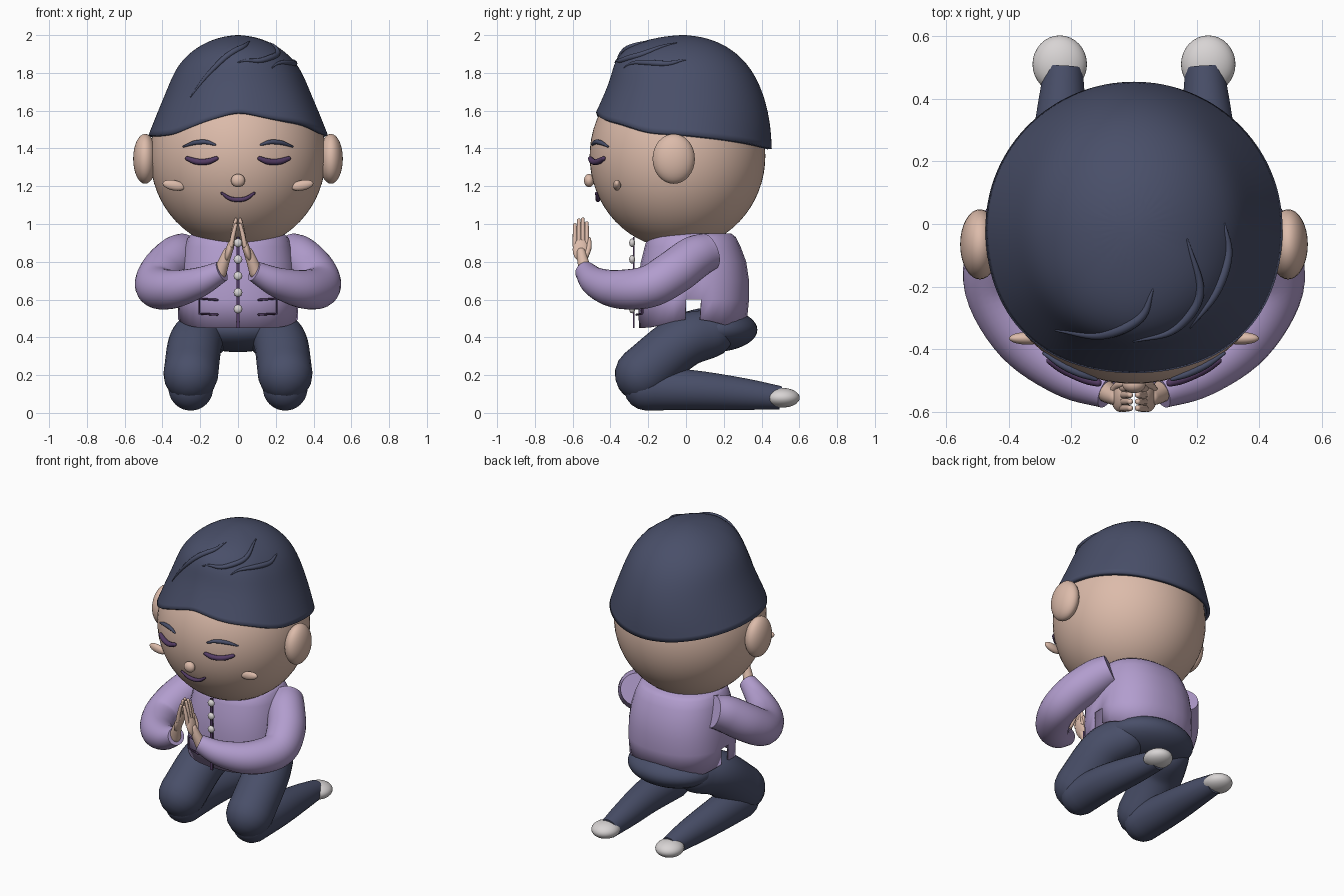
import bpy, bmesh
from math import sin, cos, pi, radians, sqrt, copysign
from mathutils import Vector, Matrix

cube = bpy.data.objects.get("Cube")
if cube:
    bpy.data.objects.remove(cube)


def material(name, *rgb):
    col = [(c / 255 / 12.92 if c < 11 else ((c / 255 + .055) / 1.055) ** 2.4) for c in rgb] + [1]
    m = bpy.data.materials.new(name)
    m.use_nodes = True
    m.diffuse_color = col
    m.node_tree.nodes["Principled BSDF"].inputs["Base Color"].default_value = col
    return m


SKIN = material("skin", 220, 187, 170)
NAVY = material("navy cloth and hair", 73, 79, 105)
LILAC = material("lilac jacket", 178, 157, 206)
PLUM = material("plum lines", 84, 60, 100)
PALE = material("pale grey", 216, 212, 212)


def finish(name, bm, mat, angle=45):
    bmesh.ops.recalc_face_normals(bm, faces=bm.faces)
    me = bpy.data.meshes.new(name)
    bm.to_mesh(me)
    bm.free()
    me.materials.append(mat)
    ob = bpy.data.objects.new(name, me)
    bpy.context.collection.objects.link(ob)
    bpy.ops.object.select_all(action='DESELECT')
    ob.select_set(True)
    bpy.context.view_layer.objects.active = ob
    bpy.ops.object.shade_smooth_by_angle(angle=radians(angle))
    return ob


def ball(name, mat, loc, size, tilt=0, seg=32):
    bm = bmesh.new()
    bmesh.ops.create_uvsphere(bm, u_segments=seg, v_segments=seg // 2, radius=1)
    bm.transform(Matrix.Translation(loc) @ Matrix.Rotation(tilt, 4, 'Y') @ Matrix.Diagonal((*size, 1)))
    return finish(name, bm, mat)


def bridge(bm, rings):
    n = len(rings[0])
    for a, b in zip(rings, rings[1:]):
        for i in range(n):
            j = (i + 1) % n
            bm.faces.new((a[i], a[j], b[j], b[i]))


def spline(pts, steps):
    """Catmull-Rom through points of any size."""
    p = [Vector(q) for q in pts]
    p = [2 * p[0] - p[1]] + p + [2 * p[-1] - p[-2]]
    out = []
    for a, b, c, d in zip(p, p[1:], p[2:], p[3:]):
        for k in range(steps):
            t = k / steps
            out.append(.5 * (2 * b + (c - a) * t + (2 * a - 5 * b + 4 * c - d) * t * t
                             + (3 * b - a - 3 * c + d) * t ** 3))
    return out + [p[-2]]


def tube(name, mat, pts, seg=20, steps=6, round_start=True, round_end=True):
    """Swept limb; each point is x, y, z, radius."""
    path = [(q.xyz, q.w) for q in spline(pts, steps)]
    d0 = (path[0][0] - path[1][0]).normalized()
    d1 = (path[-1][0] - path[-2][0]).normalized()
    caps = [radians(a) for a in (20, 40, 60, 80)]
    (p0, r0), (p1, r1) = path[0], path[-1]
    if round_start:
        path = [(p0 + d0 * r0 * sin(a), r0 * cos(a)) for a in reversed(caps)] + path
    if round_end:
        path += [(p1 + d1 * r1 * sin(a), r1 * cos(a)) for a in caps]
    bm = bmesh.new()
    rings, old, side = [], None, None
    for i, (p, r) in enumerate(path):
        t = (path[min(i + 1, len(path) - 1)][0] - path[max(i - 1, 0)][0]).normalized()
        if old is None:
            side = t.orthogonal().normalized()
        else:
            side = old.rotation_difference(t) @ side
        old, up = t, t.cross(side)
        rings.append([bm.verts.new(p + r * (cos(2 * pi * k / seg) * side + sin(2 * pi * k / seg) * up))
                      for k in range(seg)])
    bridge(bm, rings)
    bm.faces.new(rings[0])
    bm.faces.new(rings[-1])
    return finish(name, bm, mat)


# Head
HC, HR = Vector((0, -.045, 1.36)), Vector((.465, .465, .49))
ball("head", SKIN, HC, HR, seg=64)


def on_face(x, z, r, lift=.006):
    k = 1 - (x / HR.x) ** 2 - ((z - HC.z) / HR.z) ** 2
    return (x, HC.y - HR.y * sqrt(k) - lift, z, r)


ball("nose", SKIN, (0, -.513, 1.23), (.037, .027, .035))
tube("mouth", PLUM, [on_face(x, z, r, .012) for x, z, r in
                     ((-.085, 1.163, .007), (-.045, 1.136, .011), (0, 1.128, .012),
                      (.045, 1.136, .011), (.085, 1.163, .007))], seg=10)
for s, side in ((1, "left"), (-1, "right")):
    ball(side + "_ear", SKIN, (s * .492, -.065, 1.345), (.063, .112, .132))
    ball(side + "_cheek", SKIN, (s * .34, -.365, 1.205), (.06, .02, .027), tilt=-s * .2)
    tube(side + "_eyelid", PLUM, [on_face(s * x, z, r, .012) for x, z, r in
                                  ((.115, 1.347, .012), (.15, 1.333, .016), (.19, 1.328, .016),
                                   (.23, 1.333, .016), (.268, 1.347, .012))], seg=10)
    tube(side + "_eyebrow", NAVY, [on_face(s * x, z, r) for x, z, r in
                                   ((.122, 1.42, .006), (.17, 1.434, .012),
                                    (.23, 1.43, .012), (.288, 1.41, .005))], seg=10)

# Hair cap: front, side and back profiles blended round the head
HEIGHT = (0, .2, .45, .7, .88, .97)
FRONT = (.468, .43, .388, .368, .28, .13)
SIDE = (.477, .435, .378, .325, .22, .11)
BACK = (.467, .462, .432, .365, .255, .13)
EDGE_L = (1.6, 1.56, 1.535, 1.485, 1.475, 1.455, 1.43, 1.405, 1.395)
EDGE_R = (1.6, 1.545, 1.477, 1.468, 1.47, 1.455, 1.43, 1.405, 1.395)
bm = bmesh.new()
rings, N = [], 32
for t, f, w, b in zip(HEIGHT, FRONT, SIDE, BACK):
    ring = []
    for i in range(N):
        a = 2 * pi * i / N
        k = min(i, N - i)
        edge = EDGE_L if i <= N // 2 else EDGE_R
        z0 = (edge[k // 2] + edge[(k + 1) // 2]) / 2
        c = cos(a)
        r = (f if c > 0 else b) * c * c + w * sin(a) ** 2 + .02 * sin(2 * a) ** 2 * (c > 0) * (1 - t)
        ring.append(bm.verts.new((r * sin(a), -.01 - r * c, z0 + (2.003 - z0) * t)))
    rings.append(ring)
bridge(bm, rings)
top = bm.verts.new((0, -.01, 2.003))
for i in range(N):
    bm.faces.new((rings[-1][i], rings[-1][(i + 1) % N], top))
hair = finish("hair", bm, NAVY, 180)
hair.modifiers.new("smooth", 'SUBSURF').levels = 2
hair.modifiers["smooth"].render_levels = 2
rim = hair.modifiers.new("thickness", 'SOLIDIFY')
rim.thickness, rim.offset = .025, -1

# Raised locks laid onto the hair
bpy.context.view_layer.update()
solid = hair.evaluated_get(bpy.context.evaluated_depsgraph_get())
LOCKS = (((-.25, -.34), (-.1, -.355), (.02, -.3), (.06, -.21)),
         ((0, -.375), (.13, -.335), (.21, -.22), (.17, -.05)),
         ((.18, -.33), (.26, -.22), (.3, -.1), (.29, 0)))
for n, lock in enumerate(LOCKS):
    pts = []
    dense = spline(lock, 4)
    for i, q in enumerate(dense):
        hit, loc, _, _ = solid.ray_cast(Vector((q.x, q.y, 3)), Vector((0, 0, -1)))
        if hit:
            pts.append((*loc, .003 + .013 * sin(pi * i / (len(dense) - 1))))
    tube(f"hair_lock_{n + 1}", NAVY, pts, seg=10, steps=2)

# Jacket body: boxy oval rings with a slit at each side of the hem
bm = bmesh.new()
rings = []
BODY = [(.45, .318, .035, .285), (.6, .322, .04, .295), (.7, .318, .04, .295), (.8, .305, .04, .28),
        (.88, .285, .035, .255), (.93, .265, .03, .235), (.95, .24, .03, .21)]
for z, rx, cy, ry in BODY:
    ring = []
    for i in range(N):
        a = 2 * pi * (i + .5) / N
        x, y = (copysign(abs(v) ** .85, v) for v in (cos(a), sin(a)))
        lift = .045 * cos(a) ** 6 if z < .5 else 0
        ring.append(bm.verts.new((rx * x, cy + ry * y, z + lift)))
    rings.append(ring)
bridge(bm, rings)
bm.faces.new(rings[-1])
slits = [f for f in bm.faces if f.calc_center_median().z < .58
         and abs(f.calc_center_median().y - .04) < .02]
bmesh.ops.delete(bm, geom=slits, context='FACES')
jacket = finish("jacket", bm, LILAC, 50)
cloth = jacket.modifiers.new("thickness", 'SOLIDIFY')
cloth.thickness, cloth.offset = .015, -1

# Jacket front: placket, buttons, pocket outlines
bm = bmesh.new()
bmesh.ops.create_cube(bm, size=1)
bm.transform(Matrix.Translation((0, -.277, .69)) @ Matrix.Diagonal((.018, .009, .48, 1)))
finish("placket", bm, PLUM)
for n in range(5):
    ball(f"button_{n + 1}", PALE, (0, -.285, .55 + n * .0875), (.023, .016, .023), seg=16)
for s, side in ((1, "left"), (-1, "right")):
    tube(side + "_pocket", PLUM, [(s * x, y, z, .006) for x, y, z in
                                  ((.11, -.262, .598), (.205, -.232, .605),
                                   (.205, -.232, .525), (.11, -.262, .52))], seg=8, steps=1)

# Limbs
ball("hips", NAVY, (0, .14, .44), (.29, .238, .118), seg=40)
for s, side in ((1, "left"), (-1, "right")):
    def limb(part, mat, pts, **kw):
        return tube(f"{side}_{part}", mat, [(s * p[0], *p[1:]) for p in pts], **kw)

    limb("sleeve", LILAC, [(.28, .12, .855, .1), (.33, .04, .82, .115), (.405, -.07, .74, .118),
                           (.43, -.2, .668, .112), (.345, -.36, .655, .102),
                           (.21, -.475, .69, .08), (.085, -.535, .75, .055)],
         seg=28, round_start=False, round_end=False)
    limb("thigh", NAVY, [(.25, -.232, .205, .145), (.225, -.03, .37, .142), (.17, .12, .42, .13)], seg=28)
    limb("shin", NAVY, [(.25, -.21, .13, .118), (.25, .05, .12, .105), (.235, .3, .1, .085),
                        (.225, .5, .08, .062)], seg=28, round_end=False)
    ball(side + "_shoe", PALE, (s * .237, .51, .08), (.087, .092, .052))
    # Hands pressed together
    limb("wrist", SKIN, [(.095, -.53, .745, .036), (.075, -.545, .8, .03), (.055, -.555, .85, .025)])
    ball(side + "_palm", SKIN, (s * .045, -.557, .865), (.02, .043, .065), tilt=-s * .3)
    for n, length in enumerate((.11, .135, .14, .12)):
        y = -.588 + n * .021
        limb(f"finger_{n + 1}", SKIN, [(.036, y, .885, .0125), (.026, y, .885 + length / 2, .012),
                                       (.012, y, .885 + length, .0095)], seg=10, steps=3)
    limb("thumb", SKIN, [(.065, -.535, .82, .015), (.05, -.515, .87, .014), (.03, -.512, .92, .01)],
         seg=10, steps=3)
